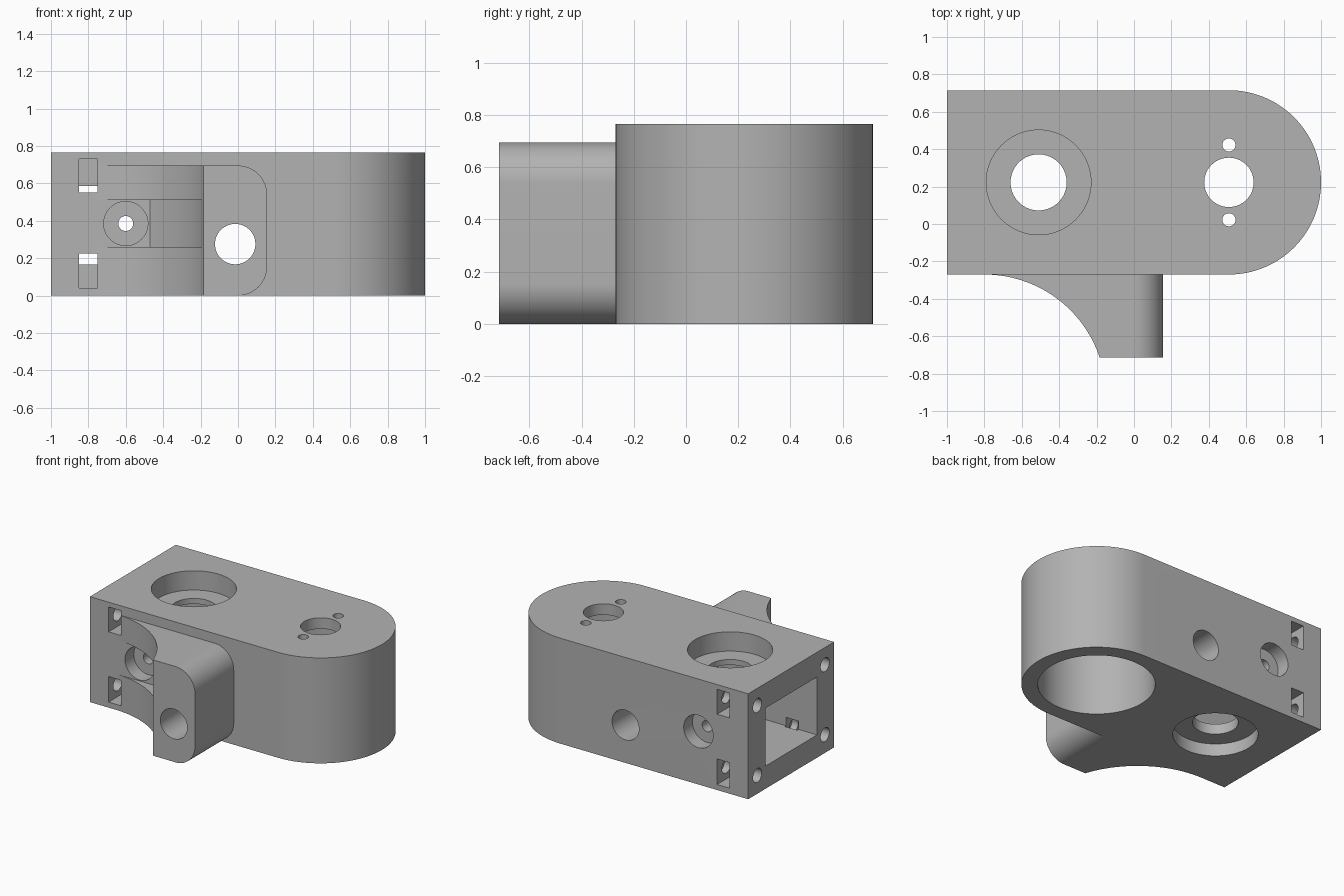
import bpy, bmesh, math
from mathutils import Matrix, Vector

cube = bpy.data.objects.get("Cube")
if cube:
    bpy.data.objects.remove(cube, do_unlink=True)

grey = bpy.data.materials.new("plain_grey")
grey.use_nodes = True
grey.diffuse_color = (0.45, 0.45, 0.45, 1)
grey.node_tree.nodes["Principled BSDF"].inputs["Base Color"].default_value = (0.45, 0.45, 0.45, 1)

H = 0.765                  # body height
FRONT, BACK = -0.27, 0.715
MID = (FRONT + BACK) / 2
R_END = (BACK - FRONT) / 2
X_END = 1 - R_END          # axis of the rounded end
X_SEAT = -0.51             # axis of the bearing seats


def finish(name, bm):
    bmesh.ops.recalc_face_normals(bm, faces=bm.faces)
    mesh = bpy.data.meshes.new(name)
    bm.to_mesh(mesh)
    bm.free()
    mesh.materials.append(grey)
    ob = bpy.data.objects.new(name, mesh)
    bpy.context.collection.objects.link(ob)
    return ob


def extrude(name, points, vector):
    bm = bmesh.new()
    face = bm.faces.new([bm.verts.new(p) for p in points])
    res = bmesh.ops.extrude_face_region(bm, geom=[face])
    verts = [g for g in res["geom"] if isinstance(g, bmesh.types.BMVert)]
    bmesh.ops.translate(bm, verts=verts, vec=vector)
    return finish(name, bm)


def box(name, lo, hi):
    x0, y0, z0 = lo
    x1, y1, z1 = hi
    pts = [(x0, y0, z0), (x1, y0, z0), (x1, y1, z0), (x0, y1, z0)]
    return extrude(name, pts, (0, 0, z1 - z0))


def rod(name, start, end, radius, sides=64):
    a, b = Vector(start), Vector(end)
    turn = (b - a).to_track_quat("Z", "Y").to_matrix().to_4x4()
    bm = bmesh.new()
    bmesh.ops.create_cone(bm, cap_ends=True, segments=sides, radius1=radius, radius2=radius,
                          depth=(b - a).length, matrix=Matrix.Translation((a + b) / 2) @ turn)
    return finish(name, bm)


def arc(cx, cy, r, start, stop, n):
    angles = [math.radians(start + (stop - start) * i / n) for i in range(n + 1)]
    return [(cx + r * math.cos(t), cy + r * math.sin(t)) for t in angles]


def boolean(target, tool, operation="DIFFERENCE"):
    tool.hide_render = True
    mod = target.modifiers.new("cut", "BOOLEAN")
    mod.operation, mod.solver, mod.object = operation, "EXACT", tool
    bpy.ops.object.select_all(action="DESELECT")
    bpy.context.view_layer.objects.active = target
    target.select_set(True)
    bpy.ops.object.modifier_apply(modifier=mod.name)
    bpy.data.objects.remove(tool, do_unlink=True)


# Main body with one rounded end
outline = [(-1, BACK), (-1, FRONT)] + arc(X_END, MID, R_END, -90, 90, 64)
body = extrude("housing_body", [(x, y, 0) for x, y in outline], (0, 0, H))

# Side arm with rounded outer corners, swept inner flank and a relief groove
top, right, r = 0.695, 0.155, 0.155
section = ([(-0.78, top), (-0.78, 0)] + arc(right - r, r, r, -90, 0, 20)
           + arc(right - r, top - r, r, 0, 90, 20))
arm = extrude("side_arm", [(x, -0.715, z) for x, z in section], (0, 0.5, 0))
boolean(arm, rod("flank_cutter", (-0.8, -0.92, -0.1), (-0.8, -0.92, 0.9), 0.65, 160))
boolean(arm, rod("groove_cutter", (-0.9, -0.86, 0.26), (-0.9, -0.86, 0.51), 0.73, 160))
boolean(body, arm, "UNION")

# Rectangular cavity open at the flat end
boolean(body, box("cavity", (-1.1, -0.075, 0.165), (-0.2, 0.515, 0.585)))

# Bearing seats above and below, with the shaft hole through both
for z0, z1, radius in ((H - 0.14, 1, 0.28), (-0.2, 0.09, 0.28), (-0.2, 1, 0.15)):
    boolean(body, rod("seat", (X_SEAT, MID, z0), (X_SEAT, MID, z1), radius))

# Large bore from below, with a shaft hole and two screw holes in its roof
boolean(body, rod("bore", (X_END, MID, -0.2), (X_END, MID, H - 0.08), 0.385, 96))
for dy, radius in ((0, 0.132), (0.2, 0.035), (-0.2, 0.035)):
    boolean(body, rod("roof_hole", (X_END, MID + dy, 0.5), (X_END, MID + dy, 1), radius))

# Cross holes from front to back
boolean(body, rod("cross_hole", (-0.015, -0.9, 0.275), (-0.015, 0.9, 0.275), 0.108))
boolean(body, rod("bolt_hole", (-0.6, -0.9, 0.385), (-0.6, 0.9, 0.385), 0.04))

# Mirrored features on the front and back walls
for side in (-1, 1):
    wall = MID + side * R_END
    inner, outer = wall - side * 0.1, wall + side * 0.1
    boolean(body, rod("bolt_recess", (-0.6, inner, 0.385), (-0.6, outer, 0.385), 0.118))
    for low, high in ((0.04, 0.225), (0.55, 0.73)):
        deep = wall - side * 0.21
        boolean(body, box("nut_slot", (-0.85, min(deep, outer), low),
                          (-0.75, max(deep, outer), high)))
        y, z = wall - side * 0.105, (low + high) / 2
        boolean(body, rod("end_screw_hole", (-1.1, y, z), (-0.7, y, z), 0.05, 32))

# Smooth curved walls, crisp edges
bpy.ops.object.select_all(action="DESELECT")
body.select_set(True)
bpy.context.view_layer.objects.active = body
bpy.ops.object.shade_smooth_by_angle(angle=math.radians(25))
